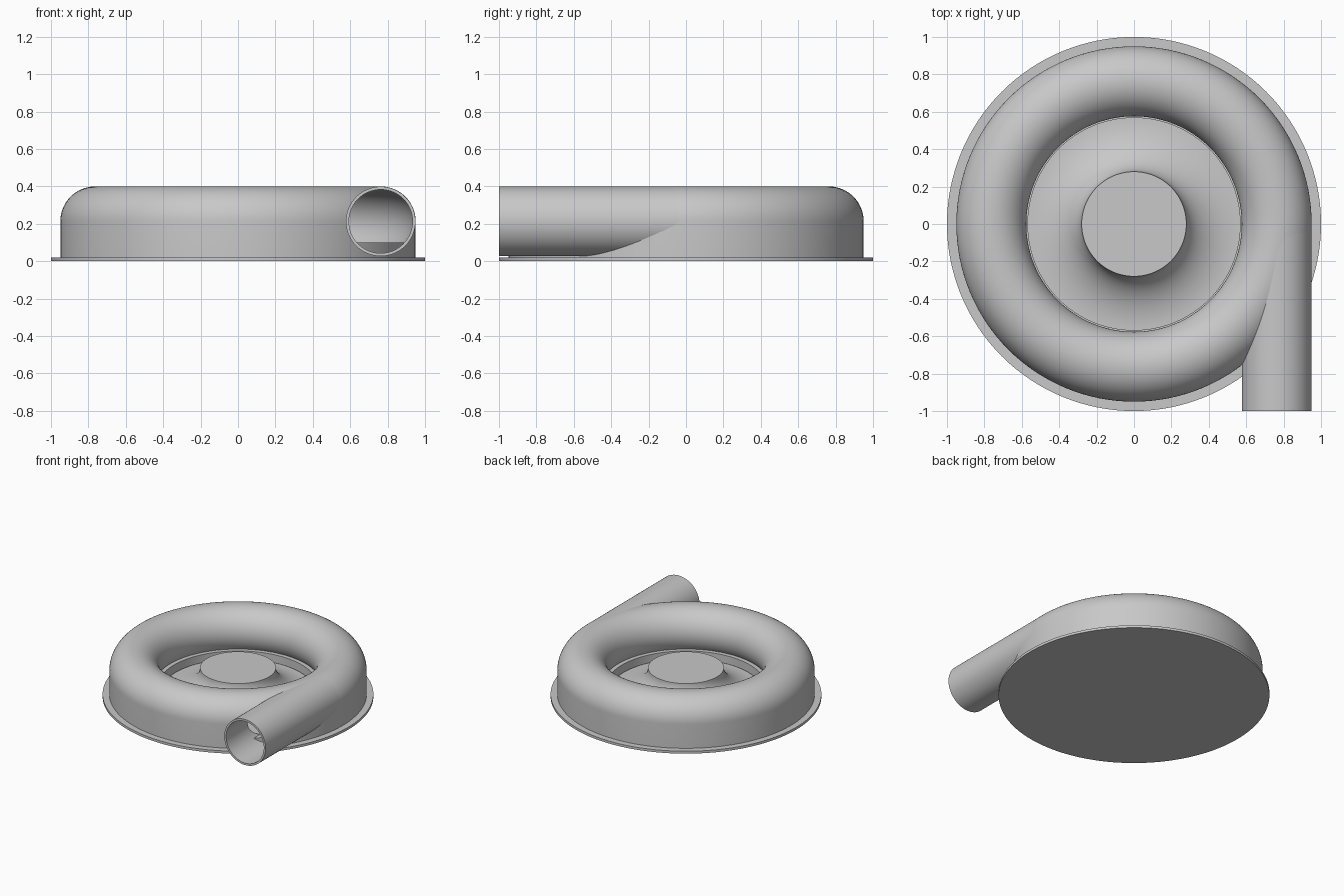
import bpy, bmesh, math
from mathutils import Matrix, Vector

if "Cube" in bpy.data.objects:
    bpy.data.objects.remove(bpy.data.objects["Cube"])

RING_R, RING_Z, TUBE_R = 0.763, 0.213, 0.187   # centre and radius of the ring tube
FLOOR, BASE_TOP = 0.10, 0.02

grey = bpy.data.materials.new("plain grey")
grey.use_nodes = True
grey.diffuse_color = (0.58, 0.58, 0.58, 1)
grey.node_tree.nodes["Principled BSDF"].inputs["Base Color"].default_value = grey.diffuse_color


def finish(name, bm):
    bmesh.ops.remove_doubles(bm, verts=bm.verts, dist=1e-5)
    bmesh.ops.recalc_face_normals(bm, faces=bm.faces)
    mesh = bpy.data.meshes.new(name)
    bm.to_mesh(mesh)
    bm.free()
    mesh.materials.append(grey)
    obj = bpy.data.objects.new(name, mesh)
    bpy.context.collection.objects.link(obj)
    return obj


def lathe(name, profile, closed, steps=128):
    """Turn an (r, z) profile around the z axis."""
    bm = bmesh.new()
    verts = [bm.verts.new((r, 0, z)) for r, z in profile]
    pairs = list(zip(verts, verts[1:])) + ([(verts[-1], verts[0])] if closed else [])
    edges = [bm.edges.new(p) for p in pairs]
    bmesh.ops.spin(bm, geom=verts + edges, cent=(0, 0, 0), axis=(0, 0, 1),
                   angle=math.tau, steps=steps, use_duplicate=False)
    return finish(name, bm)


def extrude_y(name, section, y0, y1):
    """Solid bar with an (x, z) section running along y."""
    bm = bmesh.new()
    face = bm.faces.new([bm.verts.new((x, y0, z)) for x, z in section])
    ext = bmesh.ops.extrude_face_region(bm, geom=[face], use_keep_orig=True)
    moved = [g for g in ext["geom"] if isinstance(g, bmesh.types.BMVert)]
    bmesh.ops.translate(bm, verts=moved, vec=(0, y1 - y0, 0))
    return finish(name, bm)


def arc(cx, cz, rad, a0, a1, n, rz=None):
    rz = rz or rad
    angles = [a0 + (a1 - a0) * i / n for i in range(n + 1)]
    return [(cx + rad * math.cos(a), cz + rz * math.sin(a)) for a in angles]


def clipped(rad):
    """Circular tube section with a flat floor."""
    dip = math.asin((RING_Z - FLOOR) / rad)
    return arc(RING_R, RING_Z, rad, -dip, math.pi + dip, 44)


def cut(obj, cutter):
    mod = obj.modifiers.new("cut", 'BOOLEAN')
    mod.operation, mod.solver, mod.object = 'DIFFERENCE', 'EXACT', cutter
    cutter.hide_render = True


# Base plate
base = lathe("base_plate", [(0, 0), (1, 0), (1, BASE_TOP), (0, BASE_TOP)], False)

# Ring casing: straight outer skirt, round top, undercut inner side
dip = math.asin((RING_Z - FLOOR) / TUBE_R)
profile = [(0.95, BASE_TOP)] + arc(RING_R, RING_Z, TUBE_R, 0, math.pi + dip, 40)
profile += [(0.58, FLOOR), (0.58, BASE_TOP)]
casing = lathe("ring_casing", profile, True)

# Outlet pipe, leaving the ring along a tangent
pipe = extrude_y("outlet_pipe", arc(RING_R, RING_Z, 0.186, 0, math.tau, 64)[:-1], -1, -0.02)

# Hollow channel inside the ring and the pipe
channel = lathe("channel_cutter", clipped(0.172), True)
bore = extrude_y("bore_cutter", clipped(0.171), -1.1, 0)
pipe_bore = extrude_y("pipe_bore_cutter", arc(RING_R, RING_Z, 0.17, 0, math.tau, 64)[:-1], -1.1, 0.1)
cut(casing, channel)
cut(casing, bore)
cut(pipe, pipe_bore)
cut(pipe, channel)

# Rotor: flat hub with a flared skirt
flare = arc(0.57, 0.235, 0.29, math.pi, 1.5 * math.pi, 24, rz=0.195)
rotor = lathe("rotor", [(0, 0.235)] + flare + [(0.57, BASE_TOP)], False)

# Apply the cuts, drop the cutters, shade smooth with sharp edges kept
bpy.context.view_layer.update()
graph = bpy.context.evaluated_depsgraph_get()
for obj in (casing, pipe):
    cut_mesh = bpy.data.meshes.new_from_object(obj.evaluated_get(graph))
    obj.modifiers.clear()
    obj.data = cut_mesh
for helper in (channel, bore, pipe_bore):
    bpy.data.objects.remove(helper)
bpy.ops.object.select_all(action='DESELECT')
for obj in (base, casing, pipe, rotor):
    obj.select_set(True)
bpy.context.view_layer.objects.active = casing
bpy.ops.object.shade_smooth_by_angle(angle=math.radians(30))
